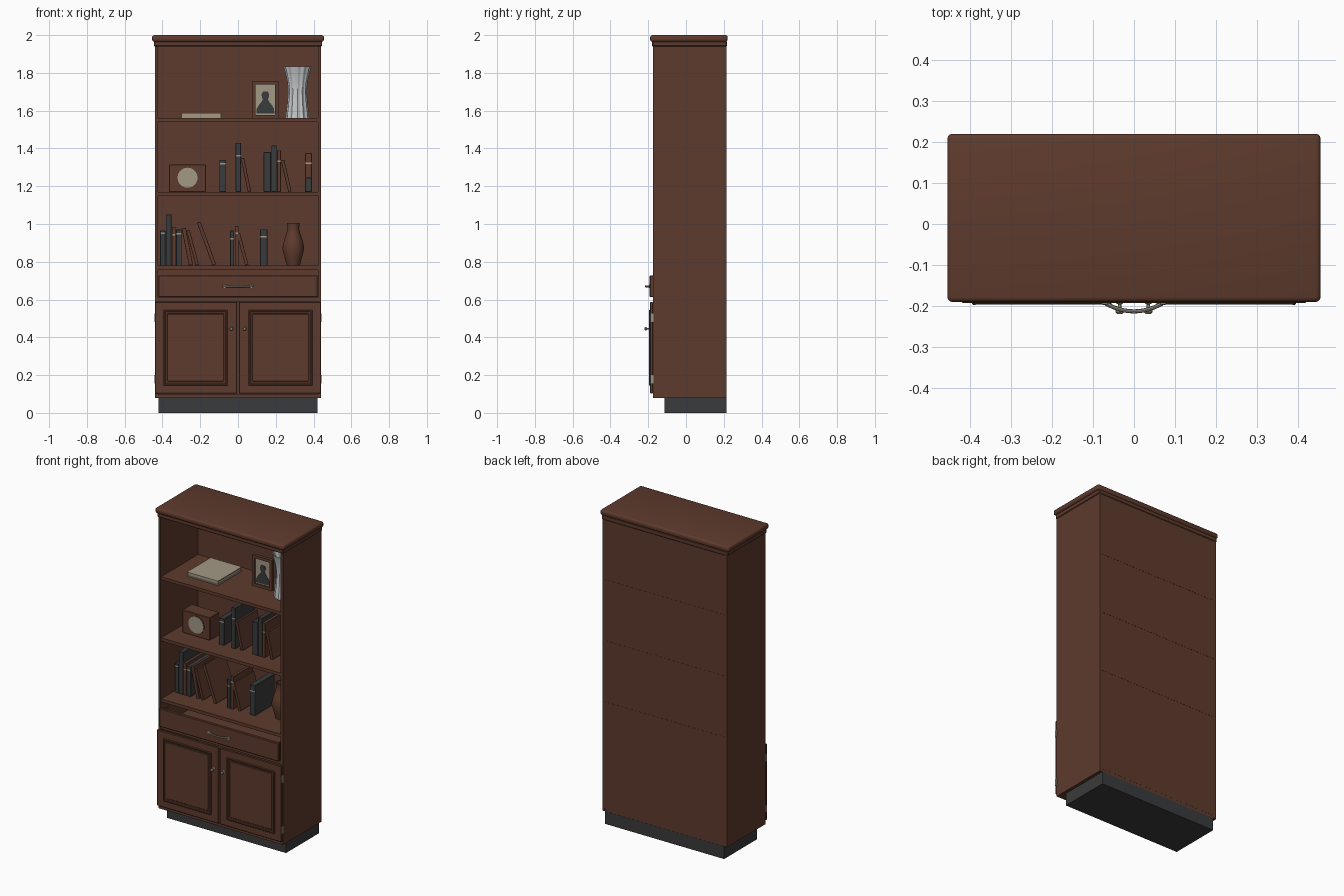
import bpy, bmesh, math
from mathutils import Vector, Matrix

if "Cube" in bpy.data.objects:
    bpy.data.objects.remove(bpy.data.objects["Cube"])


def material(name, rgb):
    m = bpy.data.materials.new(name)
    m.diffuse_color = (*rgb, 1)
    m.use_nodes = True
    m.node_tree.nodes["Principled BSDF"].inputs["Base Color"].default_value = m.diffuse_color
    return m


WOOD = material("brown wood", (0.112, 0.043, 0.026))
DARK = material("charcoal", (0.042, 0.043, 0.045))
CREAM = material("cream paper", (0.36, 0.32, 0.235))
METAL = material("aged nickel", (0.33, 0.30, 0.24))
WHITE = material("pale ceramic", (0.56, 0.59, 0.60))


def finish(name, bm, mat, loc=(0, 0, 0), smooth=False):
    bmesh.ops.recalc_face_normals(bm, faces=bm.faces)
    me = bpy.data.meshes.new(name)
    bm.to_mesh(me)
    bm.free()
    me.materials.append(mat)
    ob = bpy.data.objects.new(name, me)
    ob.location = loc
    bpy.context.collection.objects.link(ob)
    if smooth:
        bpy.ops.object.select_all(action='DESELECT')
        bpy.context.view_layer.objects.active = ob
        ob.select_set(True)
        bpy.ops.object.shade_smooth_by_angle(angle=math.radians(35))
    return ob


def box(name, x, y, z, mat=WOOD, bevel=0, segs=1):
    """Box from (min, max) ranges."""
    bm = bmesh.new()
    bmesh.ops.create_cube(bm, size=1)
    for v in bm.verts:
        v.co = Vector([r[0] + (c + 0.5) * (r[1] - r[0]) for c, r in zip(v.co, (x, y, z))])
    if bevel:
        bmesh.ops.bevel(bm, geom=bm.edges[:], offset=bevel, segments=segs, profile=0.5, affect='EDGES')
    return finish(name, bm, mat, smooth=segs > 1)


def lathe(name, prof, mat, loc, seg=32, flutes=0, depth=0, forward=False):
    """Turned part from (radius, height) points; forward points the axis at -y."""
    bm = bmesh.new()
    rings = []
    for r, h in prof:
        ring = []
        for i in range(seg):
            a = 2 * math.pi * i / seg
            k = r * (1 + depth * math.cos(flutes * a))
            ring.append(bm.verts.new((k * math.cos(a), k * math.sin(a), h)))
        rings.append(ring)
    for a, b in zip(rings, rings[1:]):
        for i in range(seg):
            j = (i + 1) % seg
            bm.faces.new((a[i], a[j], b[j], b[i]))
    bm.faces.new(rings[0])
    bm.faces.new(rings[-1])
    if forward:
        bm.transform(Matrix.Rotation(math.radians(90), 4, 'X'))
    return finish(name, bm, mat, loc, smooth=True)


# Carcass
box("plinth", (-0.42, 0.42), (-0.115, 0.215), (0, 0.08), DARK)
for s, side in ((-1, "left"), (1, "right")):
    box(side + "_side_panel", sorted((s * 0.424, s * 0.44)), (-0.175, 0.215), (0.08, 1.945))
box("bottom_board", (-0.424, 0.424), (-0.175, 0.214), (0.08, 0.10))
box("back_panel", (-0.424, 0.424), (0.203, 0.2145), (0.10, 1.94))
for i, z in enumerate((0.76, 1.15, 1.54)):
    box(f"shelf_{i + 1}", (-0.424, 0.424), (-0.17, 0.2155), (z, z + 0.02))
box("drawer_rail", (-0.424, 0.424), (-0.173, 0.20), (0.59, 0.61))
box("top_moulding", (-0.445, 0.445), (-0.18, 0.217), (1.94, 1.968), bevel=0.004)
box("top_board", (-0.455, 0.455), (-0.19, 0.22), (1.965, 2.0), bevel=0.012, segs=3)

# Drawer with an open box behind its front
box("drawer_front", (-0.421, 0.421), (-0.192, -0.172), (0.613, 0.728), bevel=0.003)
box("drawer_bottom", (-0.41, 0.41), (-0.172, 0.18), (0.615, 0.625))
box("drawer_back", (-0.41, 0.41), (0.17, 0.18), (0.625, 0.72))
for s in (-1, 1):
    box("drawer_side", sorted((s * 0.40, s * 0.41)), (-0.172, 0.17), (0.625, 0.72))

# Curved drawer pull
cu = bpy.data.curves.new("pull_path", 'CURVE')
cu.dimensions = '3D'
cu.bevel_depth = 0.005
cu.bevel_resolution = 2
cu.use_fill_caps = True
sp = cu.splines.new('POLY')
sp.points.add(12)
for i, p in enumerate(sp.points):
    t = -1 + i / 6
    p.co = (0.072 * t, -0.192 - 0.021 * (1 - t * t), 0.67, 1)
tmp = bpy.data.objects.new("pull_path", cu)
bpy.context.collection.objects.link(tmp)
bpy.context.view_layer.update()
me = bpy.data.meshes.new_from_object(tmp.evaluated_get(bpy.context.evaluated_depsgraph_get()))
bpy.data.objects.remove(tmp)
bm = bmesh.new()
bm.from_mesh(me)
bm.clear() if not bm.faces else None
me.materials.clear()
finish("drawer_pull", bm, METAL, smooth=True)
for s in (-1, 1):
    box("pull_plate", (s * 0.071 - 0.008, s * 0.071 + 0.008), (-0.197, -0.19), (0.66, 0.68), METAL, 0.002)

# Doors with raised panel moulding, knobs and hinges
for s, side in ((-1, "left"), (1, "right")):
    def span(a, b):
        return sorted((s * a, s * b))
    box(side + "_door", span(0.004, 0.44), (-0.19, -0.1755), (0.102, 0.588), bevel=0.003)
    for a, b in ((0.055, 0.067), (0.383, 0.395)):
        box(side + "_door_stile_moulding", span(a, b), (-0.197, -0.188), (0.145, 0.545), bevel=0.003)
    for a, b in ((0.145, 0.157), (0.533, 0.545)):
        box(side + "_door_rail_moulding", span(0.055, 0.395), (-0.1965, -0.188), (a, b), bevel=0.003)
    box(side + "_door_panel", span(0.075, 0.375), (-0.193, -0.188), (0.165, 0.525), bevel=0.003)
    lathe(side + "_knob", [(0.009, 0), (0.009, 0.003), (0.004, 0.006), (0.004, 0.016),
                           (0.010, 0.020), (0.010, 0.025), (0.006, 0.030)],
          METAL, (s * 0.035, -0.19, 0.445), 20, forward=True)
    for z in (0.155, 0.48):
        box(side + "_hinge", span(0.436, 0.4425), (-0.187, -0.172), (z, z + 0.045), METAL)


def book(x, z, w, h, mat, lean=0, band=0, y0=-0.05, depth=0.2):
    """Book standing at its lower left corner, optionally leaning to the left."""
    obs = [box("book", (0, w), (0, depth), (0, h), mat, 0.0015)]
    if band:
        obs.append(box("book_band", (0.0005, w - 0.0005), (-0.001, 0.002), (h * band, h * band + 0.008), CREAM))
    for o in obs:
        o.location = (x, y0, z)
        o.rotation_euler.y = -math.radians(lean)


# Lower shelf: books
L = 0.78
book(-0.412, L, 0.027, 0.185, DARK, band=0.9)
book(-0.382, L, 0.030, 0.270, DARK)
book(-0.350, L, 0.020, 0.205, WOOD, band=0.78)
book(-0.328, L, 0.030, 0.190, DARK, band=0.86)
book(-0.260, L, 0.022, 0.200, WOOD, 11)
book(-0.224, L, 0.018, 0.190, WOOD, 15)
book(-0.135, L, 0.020, 0.240, WOOD, 20)
book(-0.042, L, 0.022, 0.185, DARK, band=0.75)
book(-0.017, L, 0.020, 0.210, WOOD, band=0.8)
book(0.038, L, 0.018, 0.175, WOOD, 15)
book(0.117, L, 0.038, 0.192, DARK, band=0.78)

# Middle shelf: books
M = 1.17
book(-0.099, M, 0.036, 0.170, DARK, band=0.85)
book(-0.012, M, 0.028, 0.260, DARK, band=0.72)
book(0.052, M, 0.018, 0.180, WOOD, 12)
book(0.136, M, 0.038, 0.210, DARK)
book(0.177, M, 0.028, 0.245, DARK)
book(0.207, M, 0.020, 0.220, WOOD, band=0.72)
book(0.266, M, 0.018, 0.170, WOOD, 13)
book(0.355, M, 0.036, 0.075, DARK)
book(0.355, M + 0.075, 0.036, 0.130, WOOD, band=0.55)

# Middle shelf: clock
box("clock_body", (-0.365, -0.17), (-0.04, 0.055), (M, 1.315), WOOD, 0.003)
lathe("clock_rim", [(0.058, 0), (0.058, 0.002)], WOOD, (-0.267, -0.04, 1.245), 40, forward=True)
lathe("clock_face", [(0.053, 0), (0.053, 0.004)], CREAM, (-0.267, -0.04, 1.245), 40, forward=True)

# Lower shelf: brown vase
lathe("brown_vase", [(0.034, 0), (0.045, 0.04), (0.058, 0.09), (0.050, 0.13), (0.038, 0.165),
                     (0.030, 0.195), (0.034, 0.225), (0.029, 0.225), (0.025, 0.195), (0.030, 0.12)],
      WOOD, (0.293, 0.02, L), 24)

# Top shelf: fluted vase
lathe("fluted_vase", [(0.060, 0), (0.057, 0.03), (0.050, 0.09), (0.047, 0.14), (0.050, 0.19),
                      (0.061, 0.24), (0.071, 0.275), (0.066, 0.275), (0.056, 0.24), (0.042, 0.14), (0.045, 0.02)],
      WHITE, (0.315, 0.02, 1.56), 72, 12, 0.05)

# Top shelf: notebook lying flat
T = 1.56
box("notebook_lower_cover", (-0.305, -0.085), (-0.08, 0.16), (T, T + 0.005), CREAM)
box("notebook_pages", (-0.300, -0.090), (-0.075, 0.155), (T + 0.005, T + 0.023), CREAM)
box("notebook_upper_cover", (-0.305, -0.085), (-0.08, 0.16), (T + 0.023, T + 0.028), CREAM)

# Top shelf: framed portrait
for a, b in ((0.075, 0.093), (0.197, 0.215)):
    box("frame_stile", (a, b), (0.035, 0.055), (T, 1.756))
for a, b in ((T, 1.578), (1.738, 1.756)):
    box("frame_rail", (0.093, 0.197), (0.035, 0.055), (a, b))
box("frame_picture", (0.09, 0.2), (0.045, 0.053), (T + 0.01, 1.745), CREAM)
half = [(0.048, 0), (0.046, 0.025), (0.034, 0.045), (0.020, 0.062), (0.013, 0.075),
        (0.019, 0.088), (0.020, 0.103), (0.012, 0.117)]
bm = bmesh.new()
face = bm.faces.new([bm.verts.new((x, 0, z)) for x, z in half + [(-x, z) for x, z in reversed(half)]])
ext = bmesh.ops.extrude_face_region(bm, geom=[face])
for v in ext["geom"]:
    if isinstance(v, bmesh.types.BMVert):
        v.co.y += 0.003
finish("portrait_silhouette", bm, DARK, (0.145, 0.043, 1.585))
